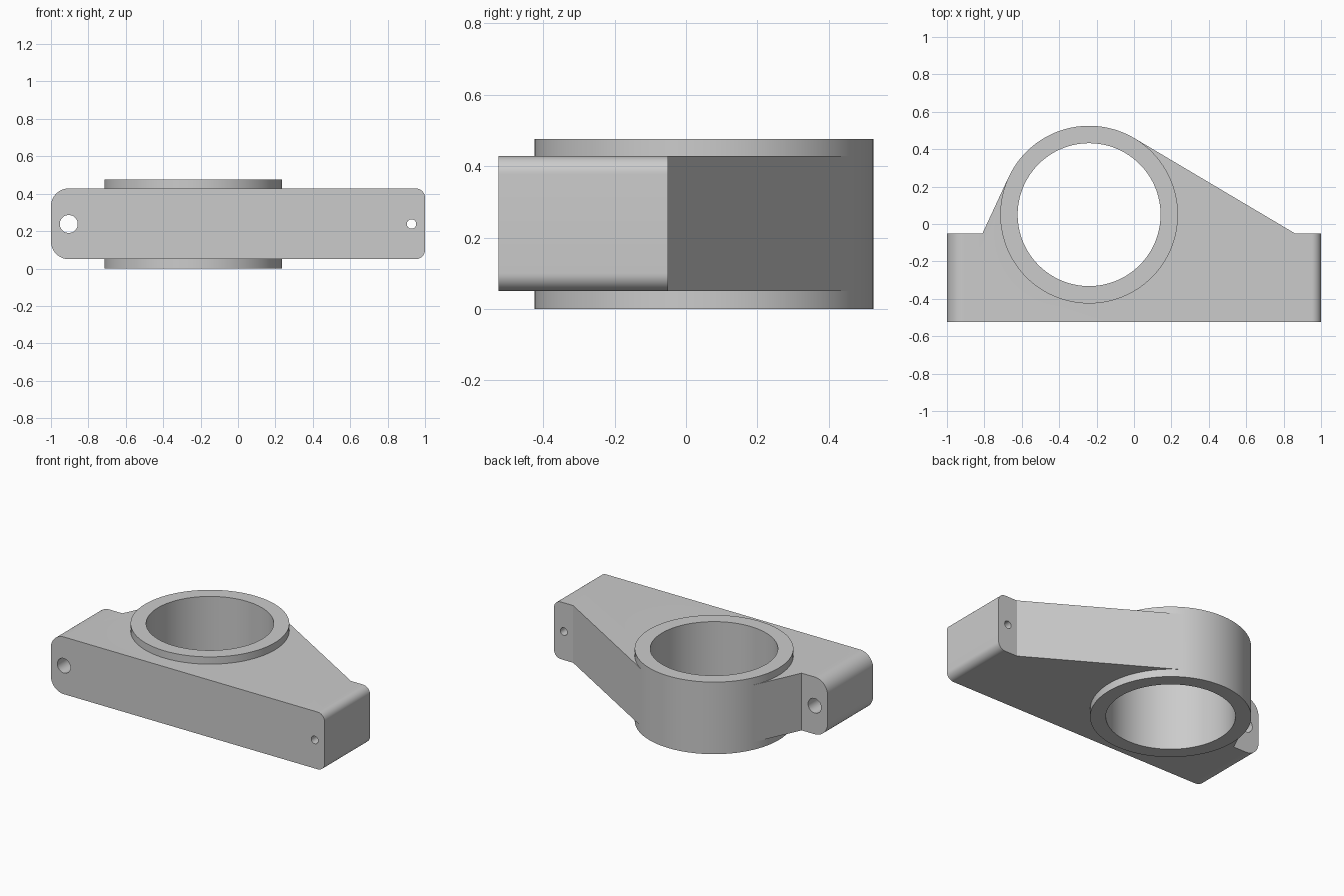
import bpy, bmesh, math
from mathutils import Vector

if "Cube" in bpy.data.objects:
    bpy.data.objects.remove(bpy.data.objects["Cube"], do_unlink=True)

HEIGHT, Z0, Z1 = 0.476, 0.05, 0.428
FRONT, BACK = -0.525, -0.05
CENTRE, R_OUT, R_BORE = Vector((-0.24, 0.05)), 0.475, 0.382

metal = bpy.data.materials.new("light grey metal")
metal.use_nodes = True
grey = (0.6, 0.6, 0.6, 1)
metal.diffuse_color = grey
metal.node_tree.nodes["Principled BSDF"].inputs["Base Color"].default_value = grey


def add_object(name, bm):
    bmesh.ops.recalc_face_normals(bm, faces=bm.faces)
    mesh = bpy.data.meshes.new(name)
    bm.to_mesh(mesh)
    bm.free()
    mesh.materials.append(metal)
    obj = bpy.data.objects.new(name, mesh)
    bpy.context.collection.objects.link(obj)
    return obj


def cylinder(name, radius, depth, location, tilt=0, sides=128):
    bpy.ops.mesh.primitive_cylinder_add(vertices=sides, radius=radius, depth=depth,
                                        location=location, rotation=(tilt, 0, 0))
    obj = bpy.context.object
    obj.name = name
    obj.data.materials.append(metal)
    return obj


def combine(target, tool, operation):
    mod = target.modifiers.new(operation.lower(), "BOOLEAN")
    mod.object, mod.operation, mod.solver = tool, operation, "EXACT"
    bpy.context.view_layer.objects.active = target
    bpy.ops.object.modifier_apply(modifier=mod.name)
    bpy.data.objects.remove(tool, do_unlink=True)


def tangent(point, side):
    # Touch point of a line from the point to the collar circle
    d = Vector(point) - CENTRE
    a = math.atan2(d.y, d.x) + side * math.acos(R_OUT / d.length)
    return CENTRE + R_OUT * Vector((math.cos(a), math.sin(a)))


# Bracket plate, with webs running tangent into the collar
right_foot, left_foot = (0.86, BACK), (-0.81, BACK)
outline = [(-1, FRONT), (1, FRONT), (1, BACK), right_foot, tangent(right_foot, 1),
           CENTRE, tangent(left_foot, -1), left_foot, (-1, BACK)]
bm = bmesh.new()
base = bm.faces.new([bm.verts.new((p[0], p[1], Z0)) for p in outline])
top = bmesh.ops.extrude_face_region(bm, geom=[base])["geom"]
bmesh.ops.translate(bm, vec=(0, 0, Z1 - Z0),
                    verts=[v for v in top if isinstance(v, bmesh.types.BMVert)])

# Rounded ends, larger on the -x side
for x, radius in ((-1, 0.095), (1, 0.05)):
    edges = [e for e in bm.edges
             if all(abs(v.co.x - x) < 1e-4 for v in e.verts)
             and abs(e.verts[0].co.z - e.verts[1].co.z) < 1e-4]
    bmesh.ops.bevel(bm, geom=edges, offset=radius, segments=12, profile=0.5,
                    affect="EDGES")
bracket = add_object("bearing_bracket", bm)

# Collar and its bore
mid = HEIGHT / 2
combine(bracket, cylinder("collar", R_OUT, HEIGHT, (*CENTRE, mid)), "UNION")
combine(bracket, cylinder("bore", R_BORE, 1, (*CENTRE, mid)), "DIFFERENCE")

# Bolt holes running front to back
for x, radius in ((-0.905, 0.048), (0.928, 0.025)):
    hole = cylinder("bolt_hole", radius, 1, (x, -0.3, mid), math.pi / 2, 48)
    combine(bracket, hole, "DIFFERENCE")

# Smooth curved faces, keep sharp edges
bpy.ops.object.select_all(action="DESELECT")
bracket.select_set(True)
bpy.context.view_layer.objects.active = bracket
bpy.ops.object.shade_smooth_by_angle(angle=math.radians(20))
